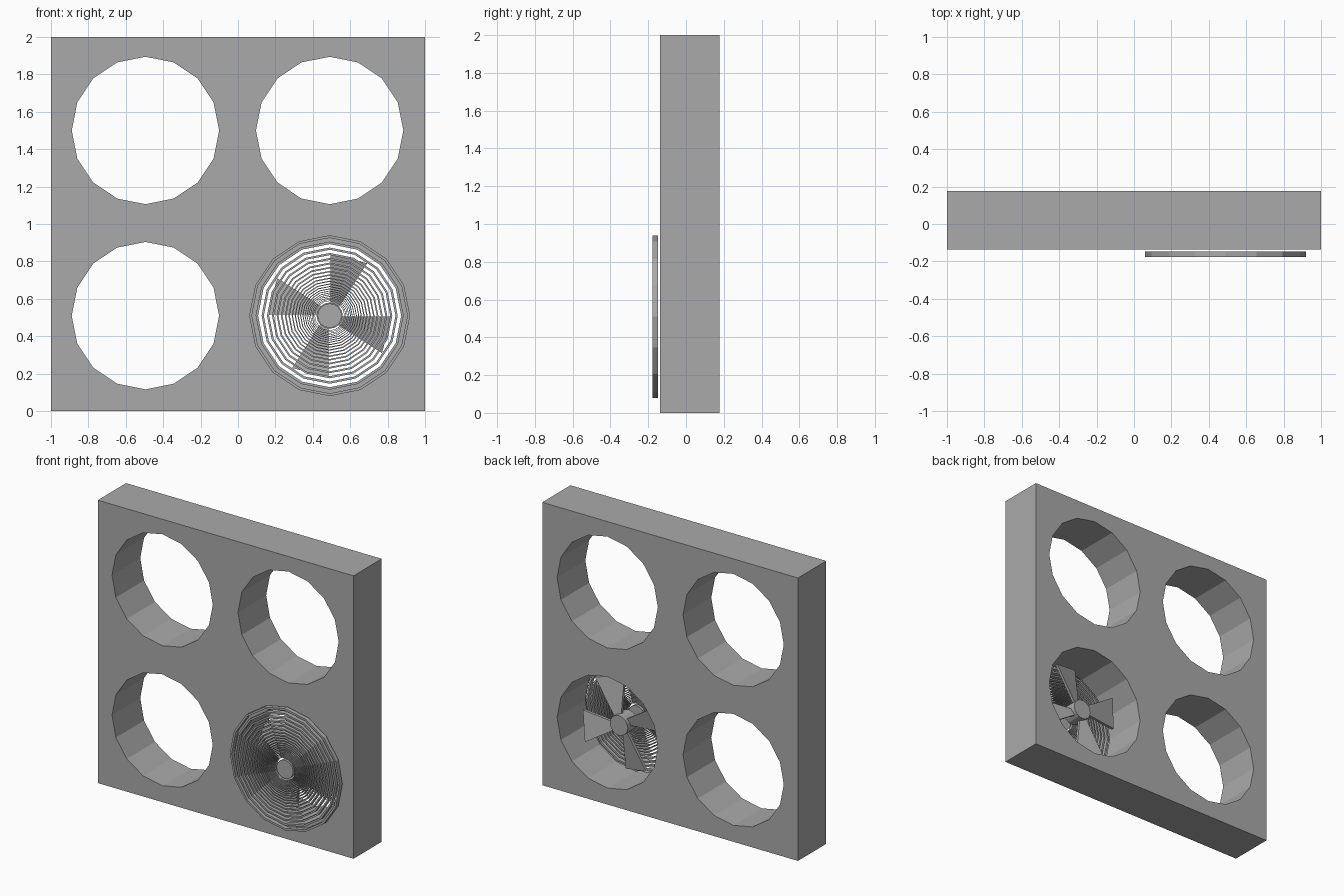
import bpy, bmesh, math
from mathutils import Matrix, Vector

cube = bpy.data.objects.get("Cube")
if cube:
    bpy.data.objects.remove(cube, do_unlink=True)

SIDES = 16
FAN_X, FAN_Z = 0.49, 0.51

grey = bpy.data.materials.new("matte grey")
grey.use_nodes = True
colour = (0.4, 0.4, 0.4, 1)
grey.diffuse_color = colour
grey.node_tree.nodes["Principled BSDF"].inputs["Base Color"].default_value = colour


def finish(name, bm):
    bmesh.ops.recalc_face_normals(bm, faces=bm.faces)
    mesh = bpy.data.meshes.new(name)
    bm.to_mesh(mesh)
    bm.free()
    mesh.materials.append(grey)
    obj = bpy.data.objects.new(name, mesh)
    bpy.context.collection.objects.link(obj)
    return obj


def add_disc(bm, x, z, radius, y0, y1):
    """Closed 16-sided cylinder along y."""
    place = Matrix.Translation((x, (y0 + y1) / 2, z)) @ Matrix.Rotation(math.pi / 2, 4, 'X')
    bmesh.ops.create_cone(bm, cap_ends=True, segments=SIDES, radius1=radius,
                          radius2=radius, depth=y1 - y0, matrix=place)


def add_ring(bm, outer, inner, y0, y1):
    """Flat-sided hoop with a rectangular section."""
    loops = []
    for i in range(SIDES):
        a = 2 * math.pi * i / SIDES
        loops.append([bm.verts.new((FAN_X + r * math.cos(a), y, FAN_Z + r * math.sin(a)))
                      for r, y in ((outer, y0), (outer, y1), (inner, y1), (inner, y0))])
    for i, here in enumerate(loops):
        after = loops[(i + 1) % SIDES]
        for k in range(4):
            n = (k + 1) % 4
            bm.faces.new((here[k], after[k], after[n], here[n]))


# Square housing with four round openings
bm = bmesh.new()
bmesh.ops.create_cube(bm, size=1, matrix=Matrix.Translation((0, 0.02, 1))
                      @ Matrix.Diagonal((2, 0.315, 2, 1)))
housing = finish("housing", bm)
bm = bmesh.new()
for x in (-0.495, 0.49):
    for z in (FAN_Z, 1.5):
        add_disc(bm, x, z, 0.394, -0.4, 0.4)
cutter = finish("opening_cutter", bm)
cut = housing.modifiers.new("openings", 'BOOLEAN')
cut.object = cutter
cut.solver = 'EXACT'
bpy.context.view_layer.objects.active = housing
bpy.ops.object.modifier_apply(modifier=cut.name)
bpy.data.objects.remove(cutter, do_unlink=True)

# Guard of concentric hoops, closing up toward the centre
bm = bmesh.new()
radius = 0.43
while radius > 0.075:
    add_ring(bm, radius, radius * 0.967, -0.177, -0.147)
    radius *= 0.92
finish("fan_guard", bm)

# Cap in the middle of the guard
bm = bmesh.new()
add_disc(bm, FAN_X, FAN_Z, 0.065, -0.177, -0.147)
finish("guard_cap", bm)

# Fan hub
bm = bmesh.new()
add_disc(bm, FAN_X, FAN_Z, 0.07, -0.06, 0.05)
finish("fan_hub", bm)

# Four pitched blades, wide at the tip
outline = [(0.005, 0.02, 0.04), (0.005, -0.02, 0.33), (0.2, 0.03, 0.28), (0.04, 0.03, 0.03)]
bm = bmesh.new()
for turn in range(4):
    spin = Matrix.Translation((FAN_X, 0, FAN_Z)) @ Matrix.Rotation(turn * math.pi / 2, 4, 'Y')
    back = [bm.verts.new(spin @ Vector(p)) for p in outline]
    front = [bm.verts.new(spin @ (Vector(p) - Vector((0, 0.02, 0)))) for p in outline]
    bm.faces.new(back)
    bm.faces.new(front[::-1])
    for k in range(4):
        n = (k + 1) % 4
        bm.faces.new((back[k], front[k], front[n], back[n]))
finish("fan_blades", bm)
